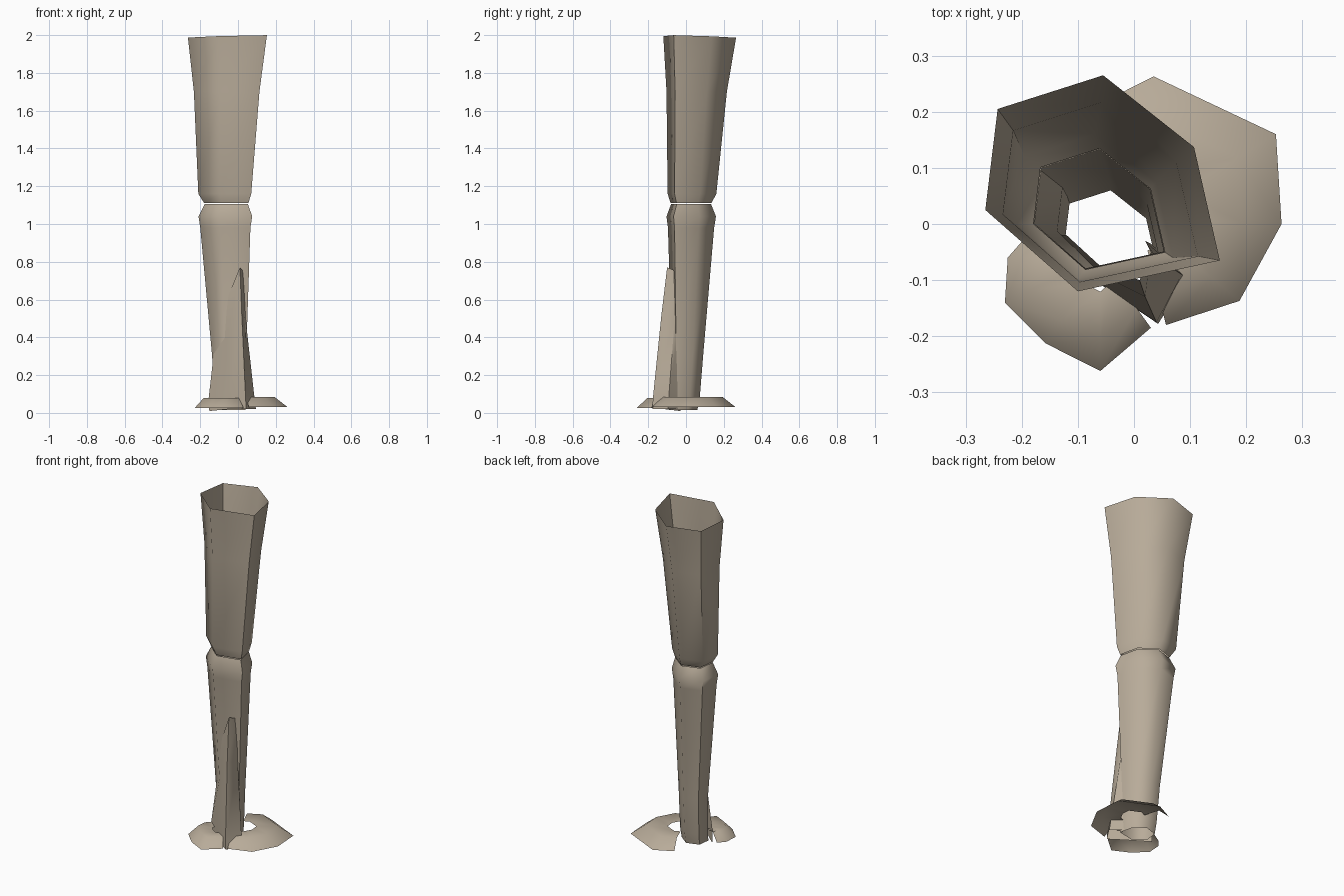
import bpy
import bmesh

if "Cube" in bpy.data.objects:
    bpy.data.objects.remove(bpy.data.objects["Cube"], do_unlink=True)

mat = bpy.data.materials.new("dry beige")
COLOR = (0.48, 0.41, 0.32, 1)
mat.use_nodes = True
mat.diffuse_color = COLOR
mat.node_tree.nodes["Principled BSDF"].inputs["Base Color"].default_value = COLOR


def loft(name, rows, closed, angle):
    """Skin a list of equally long point rows with quads."""
    bm = bmesh.new()
    rings = [[bm.verts.new(p) for p in row] for row in rows]
    n = len(rings[0])
    for a, b in zip(rings, rings[1:]):
        for i in range(n if closed else n - 1):
            j = (i + 1) % n
            bm.faces.new((a[i], a[j], b[j], b[i]))
    mesh = bpy.data.meshes.new(name)
    bm.to_mesh(mesh)
    bm.free()
    mesh.materials.append(mat)
    obj = bpy.data.objects.new(name, mesh)
    bpy.context.collection.objects.link(obj)
    bpy.ops.object.select_all(action="DESELECT")
    obj.select_set(True)
    bpy.context.view_layer.objects.active = obj
    bpy.ops.object.shade_smooth_by_angle(angle=angle)
    return obj


# Irregular six-sided cross-section, relative to its centre
SECTION = [(-.209, -.048), (.044, -.193), (.209, -.138),
           (.163, .064), (.001, .192), (-.187, .132)]
SECTION[1] = (-.044, -.193)


def ring(z, cx, cy, s, tilt=0):
    return [(cx + x * s, cy + y * s, z + tilt * (x - y)) for x, y in SECTION]


# Hollow stalk: two segments meeting at a pinched joint
loft("upper_stalk", [ring(1.11, -.062, .027, .56),
                     ring(1.16, -.07, .032, .67),
                     ring(1.7, -.06, .057, .83),
                     ring(1.991, -.056, .073, 1, .025)], True, 1.1)
loft("lower_stalk", [ring(.015, -.042, -.015, .39),
                     ring(.08, -.042, -.006, .41),
                     ring(.3, -.047, .008, .43),
                     ring(.98, -.067, .027, .635),
                     ring(1.04, -.067, .028, .68),
                     ring(1.105, -.062, .027, .55)], True, 1.1)

# Sheath peeling away from the front of the stalk
loft("sheath", [
    [(-.152, -.03, .01), (-.05, -.115, .02), (.043, -.178, .02), (.095, -.095, .02), (.03, -.04, .02)],
    [(-.155, -.03, .08), (-.05, -.11, .09), (.04, -.175, .08), (.085, -.09, .1), (.03, -.035, .12)],
    [(-.13, -.02, .3), (-.06, -.09, .38), (.02, -.13, .52), (.04, -.06, .5), (.02, -.03, .5)],
    [(-.12, -.02, .5), (-.06, -.075, .6), (.01, -.1, .77), (.03, -.05, .75), (.02, -.03, .7)],
], False, 0.9)


# Low base flaps: a raised inner rim, a level shoulder and a drooping edge
def flap(name, outline, centre, rim_z, top_z):
    def scaled(f, z):
        return [(centre[0] + (x - centre[0]) * f,
                 centre[1] + (y - centre[1]) * f, z) for x, y in outline]
    loft(name, [scaled(1, rim_z), scaled(.72, top_z), scaled(.3, top_z - .005)], False, 1.0)


flap("large_base_flap",
     [(.057, -.18), (.188, -.137), (.263, 0), (.253, .16), (.035, .263), (-.07, .21)],
     (.01, .01), .03, .085)
flap("small_base_flap",
     [(-.19, -.02), (-.225, -.06), (-.23, -.14), (-.157, -.213), (-.06, -.262), (.03, -.185)],
     (-.06, -.06), .025, .078)
